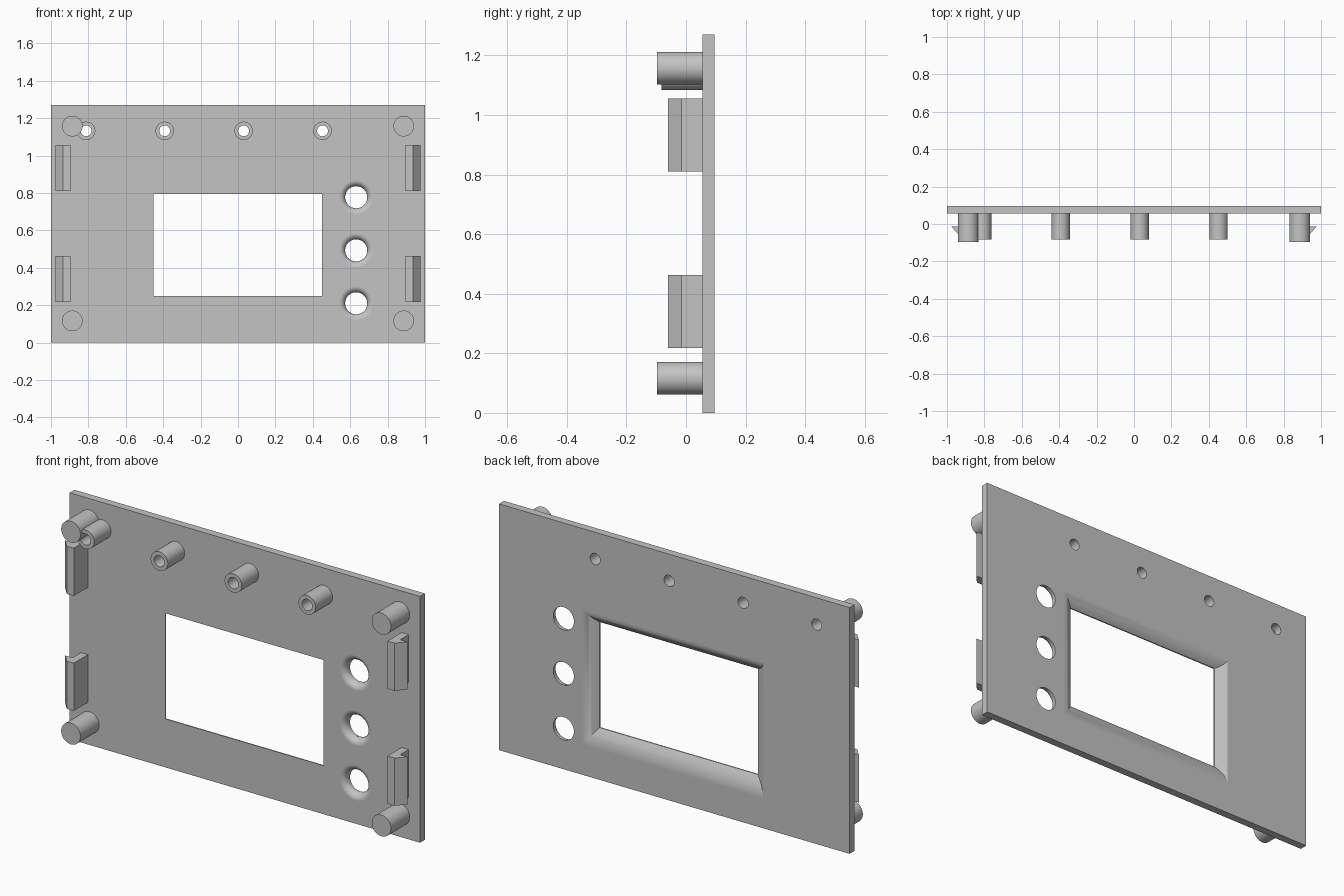
import bpy, bmesh, math

if "Cube" in bpy.data.objects:
    bpy.data.objects.remove(bpy.data.objects["Cube"])

FRONT, BACK = 0.055, 0.095          # plate faces along y
grey = bpy.data.materials.new("plain grey")
grey.diffuse_color = (0.55, 0.55, 0.55, 1)
grey.use_nodes = True
grey.node_tree.nodes["Principled BSDF"].inputs["Base Color"].default_value = grey.diffuse_color


def make(name, rings, closed=False):
    """Loft a list of equal-length point rings; cap the ends unless closed."""
    bm = bmesh.new()
    loops = [[bm.verts.new(p) for p in ring] for ring in rings]
    n = len(loops[0])
    pairs = list(zip(loops, loops[1:])) + ([(loops[-1], loops[0])] if closed else [])
    for a, b in pairs:
        for i in range(n):
            j = (i + 1) % n
            bm.faces.new((a[i], a[j], b[j], b[i]))
    if not closed:
        bm.faces.new(loops[0])
        bm.faces.new(loops[-1])
    bmesh.ops.recalc_face_normals(bm, faces=bm.faces)
    mesh = bpy.data.meshes.new(name)
    bm.to_mesh(mesh)
    bm.free()
    obj = bpy.data.objects.new(name, mesh)
    bpy.context.collection.objects.link(obj)
    mesh.materials.append(grey)
    return obj


def lathe(name, x, z, profile, closed=False, n=48):
    """Turn (radius, y) points about an axis along y."""
    return make(name, [[(x + r * math.cos(2 * math.pi * i / n), y,
                         z + r * math.sin(2 * math.pi * i / n)) for i in range(n)]
                       for r, y in profile], closed)


def rect(x0, x1, z0, z1, y):
    return [(x0, y, z0), (x1, y, z0), (x1, y, z1), (x0, y, z1)]


def smooth(obj):
    bpy.ops.object.select_all(action='DESELECT')
    obj.select_set(True)
    bpy.context.view_layer.objects.active = obj
    bpy.ops.object.shade_smooth_by_angle(angle=math.radians(30))


# Panel plate
plate = make("panel_plate", [rect(-1, 1, 0, 1.27, FRONT), rect(-1, 1, 0, 1.27, BACK)])

# Window cutter: thin straight lip, then a flared rear edge
# (flat chamfer on the -x side, rounded flare on the other three)
LIP = 0.006
rings = [rect(-0.453, 0.45, 0.25, 0.795, FRONT - 0.02)]
for i in range(9):
    t = i / 8
    s = 1 - (1 - t) ** 2
    rings.append(rect(-0.453 - 0.055 * s, 0.45 + 0.075 * t, 0.25 - 0.095 * t,
                      0.795 + 0.058 * t, FRONT + LIP + (BACK - FRONT - LIP) * s))
rings.append([(x, BACK + 0.02, z) for x, y, z in rings[-1]])
cutters = [make("window_cutter", rings)]

# Button hole cutters with rounded front edges
R, F = 0.059, 0.032
for z in (0.21, 0.493, 0.777):
    prof = [(R + F, FRONT - 0.02)]
    for i in range(9):
        a = math.pi / 2 * i / 8
        prof.append((R + F * (1 - math.sin(a)), FRONT + F * (1 - math.cos(a))))
    prof.append((R, BACK + 0.02))
    cutters.append(lathe("button_hole_cutter", 0.632, z, prof))

# Screw hole cutters
SCREW_X, SCREW_Z = (-0.812, -0.392, 0.03, 0.452), 1.132
for x in SCREW_X:
    cutters.append(lathe("screw_hole_cutter", x, SCREW_Z,
                         [(0.029, FRONT - 0.02), (0.029, BACK + 0.02)]))

# Cut the plate, then discard the cutters
bpy.context.view_layer.objects.active = plate
for c in cutters:
    mod = plate.modifiers.new("cut", 'BOOLEAN')
    mod.operation, mod.solver, mod.object = 'DIFFERENCE', 'EXACT', c
    bpy.ops.object.modifier_apply(modifier=mod.name)
    bpy.data.objects.remove(c)
smooth(plate)
plate.modifiers.new("even_normals", 'WEIGHTED_NORMAL').keep_sharp = True

# Hollow screw standoffs
for x in SCREW_X:
    smooth(lathe("screw_standoff", x, SCREW_Z,
                 [(0.029, FRONT), (0.049, FRONT), (0.049, -0.082), (0.029, -0.082)], True))

# Solid corner pegs and snap clips, mirrored left and right
for s in (-1, 1):
    for z in (0.116, 1.157):
        smooth(lathe("corner_peg", s * 0.886, z, [(0.055, -0.097), (0.055, FRONT)]))
    for z in (0.217, 0.81):
        hook = [(0.895, FRONT), (0.895, -0.06), (0.935, -0.06),
                (0.977, -0.013), (0.935, -0.013), (0.935, FRONT)]
        make("snap_clip", [[(s * x, y, h) for x, y in hook] for h in (z, z + 0.246)])
